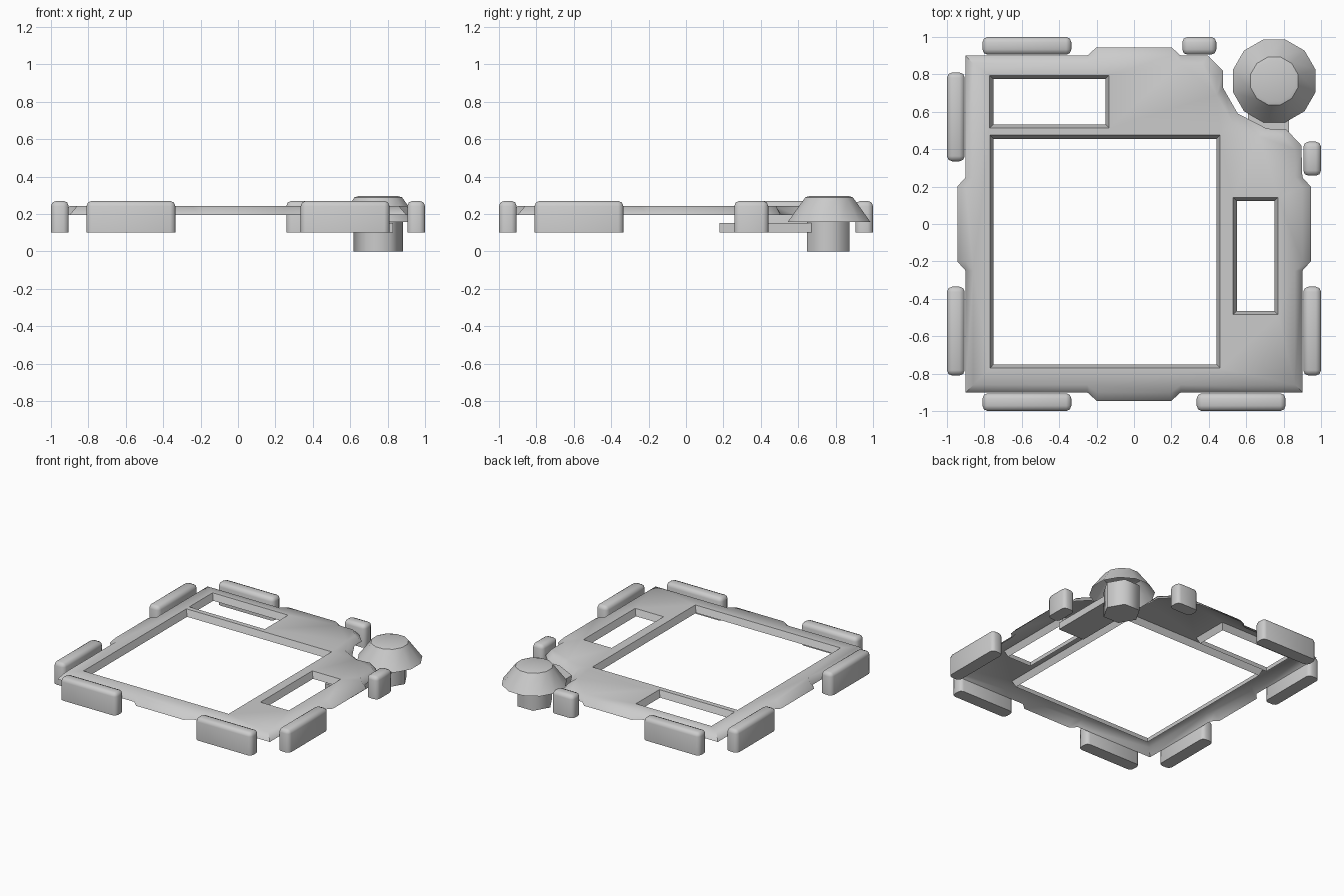
import bpy, bmesh, math

if "Cube" in bpy.data.objects:
    bpy.data.objects.remove(bpy.data.objects["Cube"])

Z_TOP, Z_LOW = 0.243, 0.195


def finish(name, bm, angle):
    mesh = bpy.data.meshes.new(name)
    bm.to_mesh(mesh)
    bm.free()
    ob = bpy.data.objects.new(name, mesh)
    bpy.context.collection.objects.link(ob)
    bpy.ops.object.select_all(action='DESELECT')
    ob.select_set(True)
    bpy.context.view_layer.objects.active = ob
    bpy.ops.object.shade_smooth_by_angle(angle=math.radians(angle))
    return ob


def turn(p, k):
    x, y = p
    for _ in range(k):
        x, y = -y, x
    return x, y


def box(bm, x0, x1, y0, y1, z0, z1):
    geom = bmesh.ops.create_cube(bm, size=1)['verts']
    for v in geom:
        v.co = ((x0 + x1) / 2 + v.co.x * (x1 - x0),
                (y0 + y1) / 2 + v.co.y * (y1 - y0),
                (z0 + z1) / 2 + v.co.z * (z1 - z0))


def lathe(name, profile, sides, center, phase, angle):
    bm = bmesh.new()
    rings = []
    for r, z in profile:
        rings.append([bm.verts.new((center[0] + r * math.cos(phase + math.tau * i / sides),
                                    center[1] + r * math.sin(phase + math.tau * i / sides), z))
                      for i in range(sides)])
    for a, b in zip(rings, rings[1:]):
        for i in range(sides):
            j = (i + 1) % sides
            bm.faces.new((a[i], a[j], b[j], b[i]))
    bm.faces.new(rings[-1])
    return bm, rings


# Plate outline: one bulge per side, three square corners, one notched corner
bulge_low = [(0.90, -0.25), (0.945, -0.20), (0.945, 0.20), (0.90, 0.25)]
bulge_top = [(0.86, -0.25), (0.90, -0.20), (0.90, 0.20), (0.86, 0.25)]
notch_low = [(0.895, 0.42), (0.815, 0.505), (0.71, 0.51), (0.555, 0.59),
             (0.475, 0.73), (0.475, 0.82), (0.395, 0.90)]
notch_top = [(0.86, 0.40), (0.785, 0.48), (0.67, 0.47), (0.525, 0.545),
             (0.443, 0.69), (0.443, 0.785), (0.365, 0.86)]
low, top = [], []
for k in range(4):
    low += [turn(p, k) for p in bulge_low]
    top += [turn(p, k) for p in bulge_top]
    low += notch_low if k == 0 else [turn((0.90, 0.90), k)]
    top += notch_top if k == 0 else [turn((0.86, 0.86), k)]


def rect(x0, x1, y0, y1, grow=0.0):
    return [(x0 - grow, y0 - grow), (x1 + grow, y0 - grow),
            (x1 + grow, y1 + grow), (x0 - grow, y1 + grow)]


# Plate: thin open shell with sloped rims around outline and three windows
windows = [(-0.75, 0.44, -0.75, 0.455), (-0.752, -0.153, 0.533, 0.775), (0.55, 0.75, -0.465, 0.122)]
loops = [(top, low)] + [(rect(*w, grow=0.02), rect(*w)) for w in windows]
bm = bmesh.new()
rim_edges = []
for upper, lower in loops:
    a = [bm.verts.new((x, y, Z_TOP)) for x, y in upper]
    b = [bm.verts.new((x, y, Z_LOW)) for x, y in lower]
    n = len(a)
    for i in range(n):
        j = (i + 1) % n
        bm.faces.new((a[i], a[j], b[j], b[i]))
        rim_edges.append(bm.edges.get((a[i], a[j])))
bmesh.ops.triangle_fill(bm, use_beauty=True, use_dissolve=False, edges=rim_edges, normal=(0, 0, 1))
bm.normal_update()
for f in bm.faces:
    if f.normal.z < 0:
        f.normal_flip()
finish("face_plate", bm, 60)

# Bumpers: rounded blocks around the edge, square at the bottom
long_a, long_b, short = (-0.81, -0.335), (0.335, 0.81), (0.258, 0.44)
bumpers = {
    "front": [long_a, long_b], "left": [long_a, long_b],
    "right": [long_a, short], "back": [long_a, short],
}
for side, spans in bumpers.items():
    for n, (s, e) in enumerate(spans):
        bm = bmesh.new()
        sign = -1 if side in ("front", "left") else 1
        d0, d1 = sorted((sign * 0.905, sign * 1.0))
        if side in ("left", "right"):
            box(bm, d0, d1, s, e, 0.1, 0.27)
        else:
            box(bm, s, e, d0, d1, 0.1, 0.27)
        edges = [ed for ed in bm.edges if max(v.co.z for v in ed.verts) > 0.2]
        bmesh.ops.bevel(bm, geom=edges, offset=0.028, segments=2, profile=0.5, affect='EDGES')
        finish(f"{side}_bumper_{n + 1}", bm, 50)

# Knob: hexagonal post, faceted flared cap, and connecting arm
center = (0.75, 0.765)
bm, rings = lathe("knob_post", [(0.132, 0.0), (0.132, 0.20)], 6, (0.75, 0.76), 0, 65)
bm.faces.new(list(reversed(rings[0])))
finish("knob_post", bm, 65)

bm, rings = lathe("knob_cap", [(0.229, 0.157), (0.142, 0.275), (0.132, 0.289), (0.112, 0.295)],
                  12, center, math.pi / 12, 35)
finish("knob_cap", bm, 35)

bm = bmesh.new()
box(bm, 0.61, 0.83, 0.18, 0.68, 0.1, 0.153)
finish("knob_arm", bm, 30)
